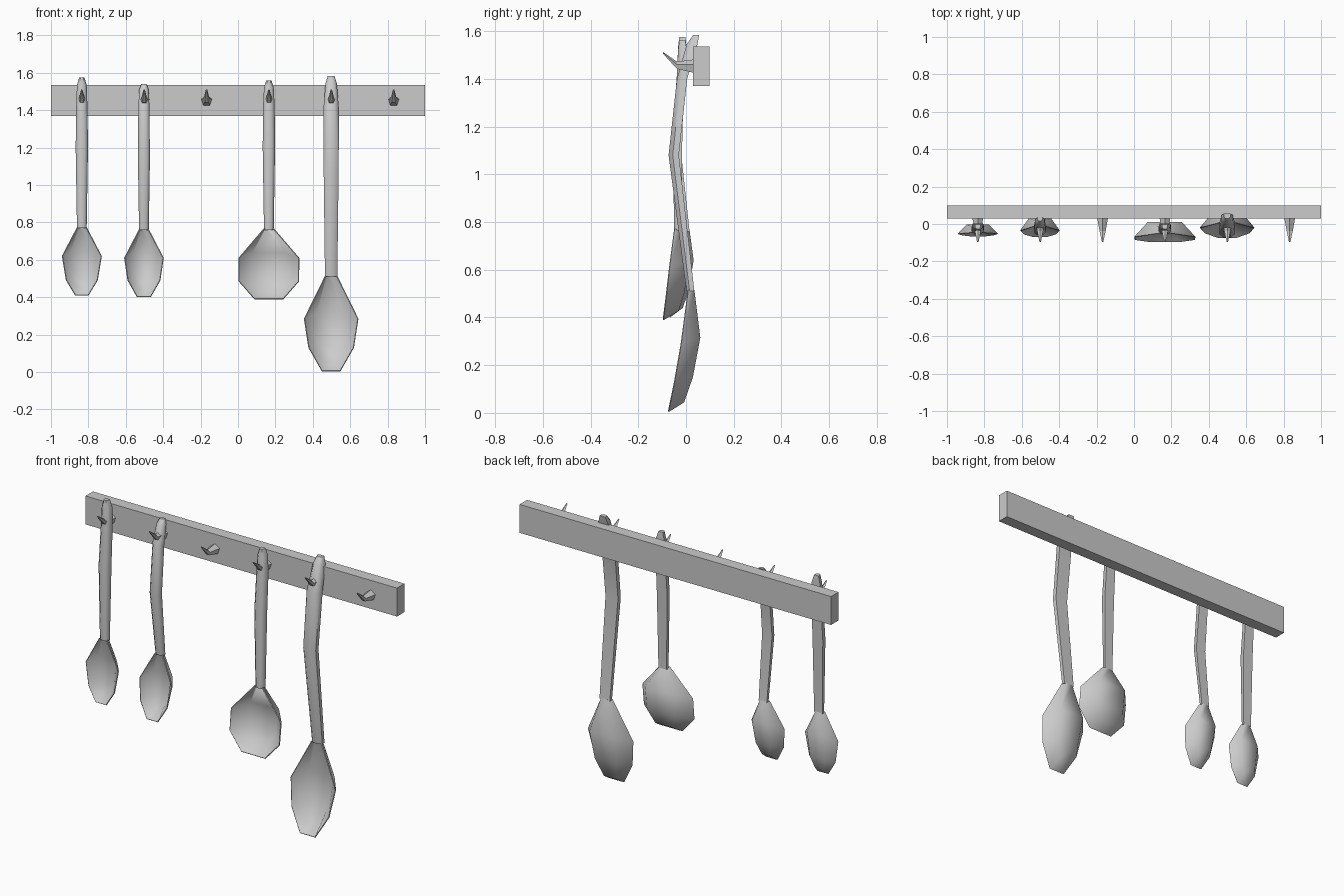
import bpy, bmesh, math

cube = bpy.data.objects.get("Cube")
if cube:
    bpy.data.objects.remove(cube, do_unlink=True)

metal = bpy.data.materials.new("light grey metal")
metal.use_nodes = True
GREY = (0.6, 0.6, 0.6, 1)
metal.diffuse_color = GREY
metal.node_tree.nodes["Principled BSDF"].inputs["Base Color"].default_value = GREY


def finish(bm, name, angle=None):
    bmesh.ops.recalc_face_normals(bm, faces=bm.faces)
    mesh = bpy.data.meshes.new(name)
    bm.to_mesh(mesh)
    bm.free()
    mesh.materials.append(metal)
    obj = bpy.data.objects.new(name, mesh)
    bpy.context.collection.objects.link(obj)
    if angle:
        bpy.ops.object.select_all(action="DESELECT")
        obj.select_set(True)
        bpy.context.view_layer.objects.active = obj
        bpy.ops.object.shade_smooth_by_angle(angle=math.radians(angle))
    return obj


def loft(bm, rings):
    """Join closed rings of points and cap both ends."""
    loops = [[bm.verts.new(p) for p in ring] for ring in rings]
    n = len(loops[0])
    for a, b in zip(loops, loops[1:]):
        for i in range(n):
            j = (i + 1) % n
            bm.faces.new((a[i], a[j], b[j], b[i]))
    bm.faces.new(loops[0])
    bm.faces.new(loops[-1])


def make_rail():
    bm = bmesh.new()
    bmesh.ops.create_cube(bm, size=1)
    for v in bm.verts:
        v.co = (v.co.x * 2, 0.064 + v.co.y * 0.068, 1.452 + v.co.z * 0.165)
    finish(bm, "wall_rail")


def make_hook(x, number):
    # Five-sided spike that leaves the rail and bends upward
    rings = []
    for y, z, r in ((0.035, 1.45, 0.031), (-0.038, 1.455, 0.017), (-0.096, 1.508, 0.004)):
        angles = [math.pi / 2 + k * math.tau / 5 for k in range(5)]
        rings.append([(x + r * math.cos(a), y, z + r * math.sin(a)) for a in angles])
    bm = bmesh.new()
    loft(bm, rings)
    finish(bm, f"hook_{number}")


def make_handle(name, x, stations):
    # Flat back, bevelled front; each station is front y, back y, z, half width
    rings = []
    for front, back, z, w in stations:
        mid = front + (back - front) * 0.4
        rings.append([(x - w, back, z), (x - w, mid, z), (x - w * 0.5, front, z),
                      (x + w * 0.5, front, z), (x + w, mid, z), (x + w, back, z)])
    bm = bmesh.new()
    loft(bm, rings)
    finish(bm, name + "_handle", 50)


def make_bowl(name, x, rim, depth):
    # Rim rows run from neck to tip: y, z, half width
    neck_depth = 0.025
    drops = (neck_depth, depth, depth * 0.95, depth * 0.8)
    lifts = (0, 0.03, 0.02, 0.04)
    scales = (0.7, 0.55, 0.55, 0.7)
    bm = bmesh.new()
    rows = []
    for (y, z, w), drop, lift, s in zip(rim, drops, lifts, scales):
        points = ((-w, y, z), (-w * s, y + drop, z + lift),
                  (w * s, y + drop, z + lift), (w, y, z))
        rows.append([bm.verts.new((x + px, py, pz)) for px, py, pz in points])
    for a, b in zip(rows, rows[1:]):
        for i in range(3):
            bm.faces.new((a[i], a[i + 1], b[i + 1], b[i]))
    bm.faces.new(rows[-1])
    bmesh.ops.recalc_face_normals(bm, faces=bm.faces)
    bmesh.ops.solidify(bm, geom=bm.faces[:], thickness=0.005)
    finish(bm, name + "_bowl", 75)


make_rail()
for i in range(6):
    make_hook(-0.835 + i * 0.3335, i + 1)

# Each utensil: centre x, handle stations, bowl rim rows, bowl depth
utensils = {
    "small_spoon": (-0.835,
        [(-0.028, -0.002, 1.575, 0.014), (-0.033, 0.002, 1.535, 0.026),
         (-0.038, 0, 1.42, 0.03), (-0.055, -0.015, 1.2, 0.033),
         (-0.048, -0.02, 0.77, 0.026)],
        [(-0.045, 0.775, 0.026), (-0.052, 0.62, 0.107),
         (-0.058, 0.49, 0.085), (-0.063, 0.408, 0.035)], 0.05),
    "bent_spoon": (-0.503,
        [(0.015, 0.035, 1.54, 0.014), (-0.008, 0.025, 1.51, 0.025),
         (-0.038, 0, 1.41, 0.03), (-0.06, -0.025, 1.13, 0.032),
         (-0.012, 0.015, 0.76, 0.026)],
        [(-0.01, 0.765, 0.026), (-0.035, 0.61, 0.106),
         (-0.053, 0.49, 0.088), (-0.067, 0.4, 0.037)], 0.067),
    "round_ladle": (0.165,
        [(-0.028, -0.002, 1.56, 0.014), (-0.033, 0.002, 1.52, 0.026),
         (-0.038, 0, 1.42, 0.031), (-0.055, -0.015, 1.2, 0.033),
         (-0.05, -0.02, 0.76, 0.026)],
        [(-0.048, 0.77, 0.026), (-0.068, 0.61, 0.163),
         (-0.082, 0.485, 0.162), (-0.094, 0.388, 0.077)], 0.08),
    "large_spoon": (0.498,
        [(0.03, 0.055, 1.583, 0.018), (0.003, 0.048, 1.545, 0.03),
         (-0.038, 0.005, 1.4, 0.042), (-0.073, -0.03, 1.08, 0.04),
         (0.002, 0.035, 0.51, 0.033)],
        [(0.01, 0.515, 0.033), (-0.02, 0.285, 0.146),
         (-0.047, 0.13, 0.122), (-0.072, 0.004, 0.05)], 0.08),
}
for name, (x, stations, rim, depth) in utensils.items():
    make_handle(name, x, stations)
    make_bowl(name, x, rim, depth)
